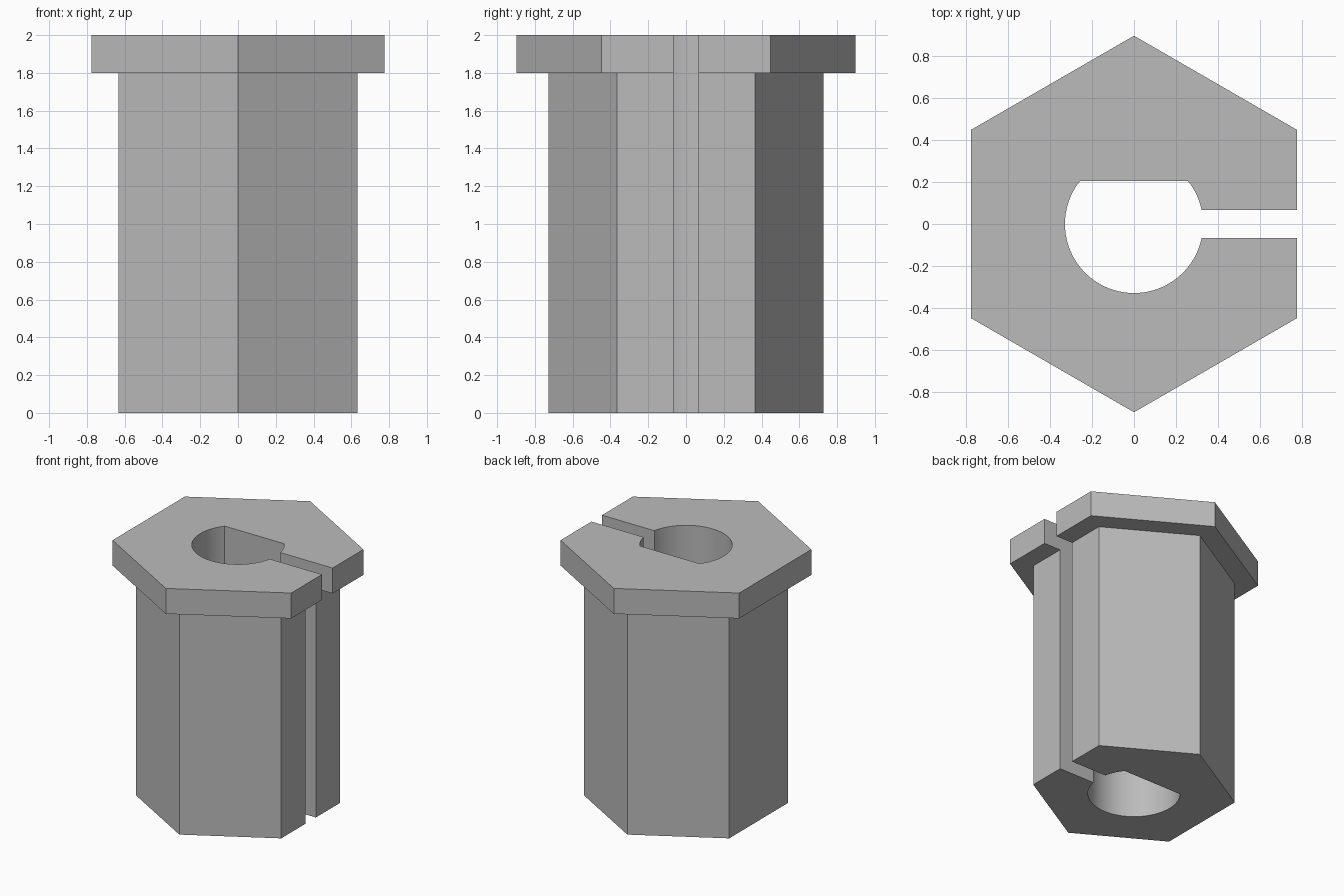
import bpy
import bmesh
from math import asin, cos, sin, pi, radians

cube = bpy.data.objects.get("Cube")
if cube:
    bpy.data.objects.remove(cube)

HEIGHT, LEDGE = 2.0, 1.8
FLANGE_R, BODY_R = 0.897, 0.729
BORE_R, FLAT_Y, SLOT = 0.329, 0.204, 0.066


def arc(start, end, steps):
    """Points along the bore circle."""
    angles = [start + (end - start) * i / steps for i in range(steps + 1)]
    return [(BORE_R * cos(a), BORE_R * sin(a)) for a in angles]


def hexagon(radius):
    """Hexagon outline, open at the slot on the +x side."""
    side = radius * cos(radians(30))
    corners = [(radius * cos(radians(30 + 60 * k)), radius * sin(radians(30 + 60 * k)))
               for k in range(6)]
    return [(side, SLOT)] + corners + [(side, -SLOT)]


# Bore outline: slot mouth, round wall, flat across the back
slot_angle, flat_angle = asin(SLOT / BORE_R), asin(FLAT_Y / BORE_R)
bore = arc(-slot_angle, -pi - flat_angle, 64) + arc(flat_angle, slot_angle, 8)

bm = bmesh.new()


def ring(points, z):
    return [bm.verts.new((x, y, z)) for x, y in points]


def walls(low, high, closed=False):
    for i in range(len(low) - (not closed)):
        j = (i + 1) % len(low)
        bm.faces.new((low[i], low[j], high[j], high[i]))


# Body and flange skins, with the ledge between them
body_low, body_high = (ring(hexagon(BODY_R), z) for z in (0, LEDGE))
flange_low, flange_high = (ring(hexagon(FLANGE_R), z) for z in (LEDGE, HEIGHT))
bore_low, bore_mid, bore_high = (ring(bore, z) for z in (0, LEDGE, HEIGHT))
walls(body_low, body_high)
walls(body_high, flange_low)
walls(flange_low, flange_high)

# Bore wall and the two slot cheeks
for low, high in ((bore_low, bore_mid), (bore_mid, bore_high)):
    walls(low, high)
for end, start in ((-1, 0), (0, -1)):
    bm.faces.new((body_low[end], bore_low[start], bore_mid[start], body_high[end]))
    bm.faces.new((body_high[end], bore_mid[start], bore_high[start],
                  flange_high[end], flange_low[end]))

# End caps
bm.faces.new(body_low + bore_low)
bm.faces.new(flange_high + bore_high)
bmesh.ops.recalc_face_normals(bm, faces=bm.faces[:])

mesh = bpy.data.meshes.new("split_hex_bushing")
bm.to_mesh(mesh)
bm.free()
bushing = bpy.data.objects.new("split_hex_bushing", mesh)
bpy.context.collection.objects.link(bushing)

# Plain grey finish
grey = bpy.data.materials.new("plain_grey")
grey.use_nodes = True
colour = (0.5, 0.5, 0.5, 1)
grey.diffuse_color = colour
grey.node_tree.nodes["Principled BSDF"].inputs["Base Color"].default_value = colour
mesh.materials.append(grey)

# Smooth bore, crisp edges
bpy.ops.object.select_all(action="DESELECT")
bushing.select_set(True)
bpy.context.view_layer.objects.active = bushing
bpy.ops.object.shade_smooth_by_angle(angle=radians(30))
